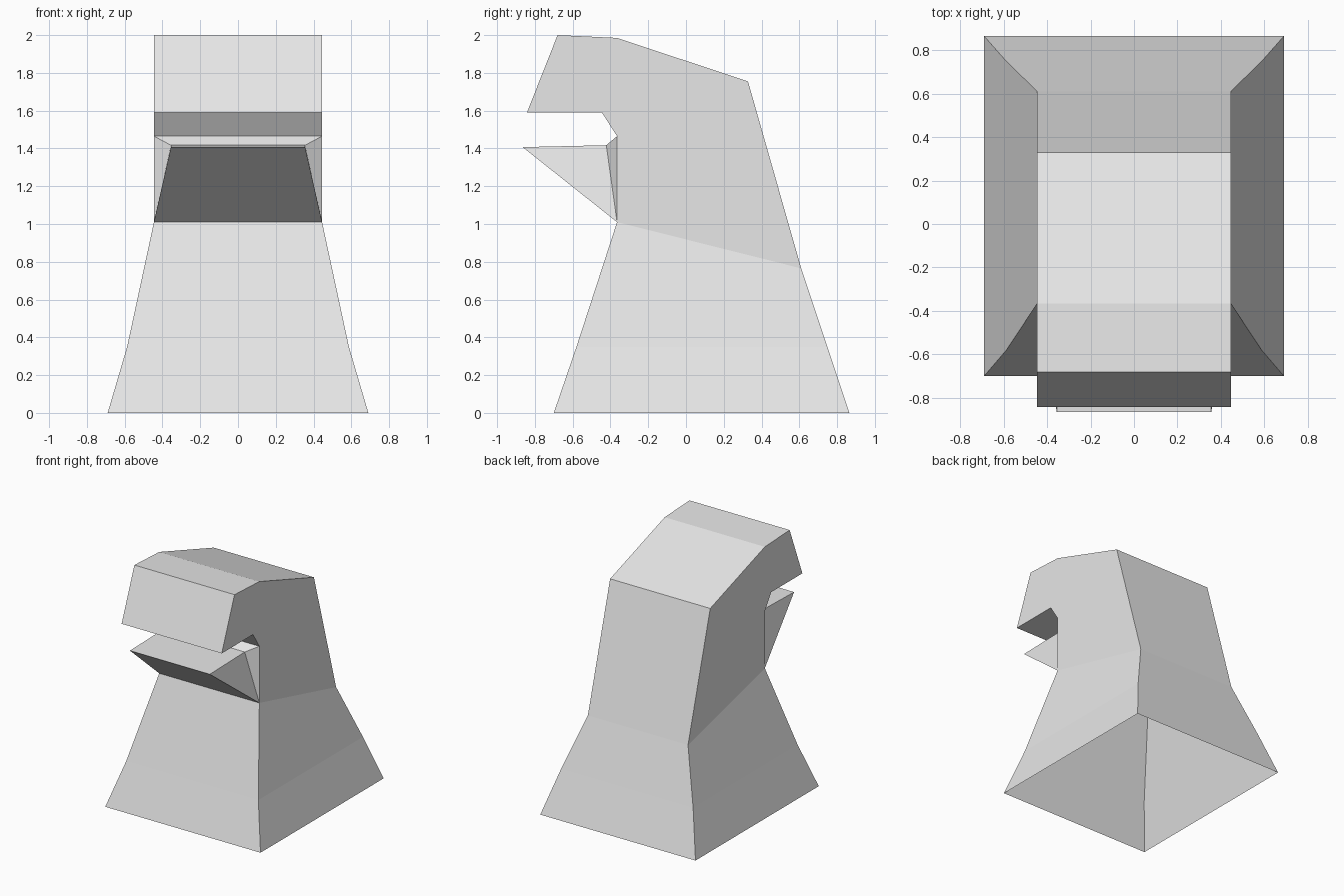
import bpy
import bmesh

cube = bpy.data.objects.get("Cube")
if cube:
    bpy.data.objects.remove(cube, do_unlink=True)

# One plain grey for the whole model
grey = bpy.data.materials.new("light_grey")
grey.use_nodes = True
grey.diffuse_color = (0.8, 0.8, 0.8, 1)
grey.node_tree.nodes["Principled BSDF"].inputs["Base Color"].default_value = (0.8, 0.8, 0.8, 1)


def mirrored_shell(name, points, sides, strips):
    """Flat-shaded shell: side faces on both sides, strips joining left to right."""
    bm = bmesh.new()
    left = [bm.verts.new(p) for p in points]
    right = [bm.verts.new((-x, y, z)) for x, y, z in points]
    for face in sides:
        bm.faces.new([left[i] for i in face])
        bm.faces.new([right[i] for i in reversed(face)])
    for a, b in strips:
        bm.faces.new([left[a], right[a], right[b], left[b]])
    bmesh.ops.recalc_face_normals(bm, faces=bm.faces)
    mesh = bpy.data.meshes.new(name)
    bm.to_mesh(mesh)
    bm.free()
    mesh.materials.append(grey)
    obj = bpy.data.objects.new(name, mesh)
    bpy.context.collection.objects.link(obj)
    return obj


W = 0.445          # half width of the head
NECK_FRONT = (W, -0.365, 1.01)
NECK_BACK = (W, 0.61, 0.765)
MOUTH_TOP = (W, -0.365, 1.465)

# Flared base, open underneath: front and back corner of each level
mirrored_shell(
    "flared_base",
    [(0.69, -0.70, 0), (0.69, 0.865, 0),
     (0.587, -0.58, 0.35), (0.587, 0.748, 0.35),
     NECK_FRONT, NECK_BACK],
    sides=[(0, 1, 3, 2), (2, 3, 5, 4)],
    strips=[(0, 2), (2, 4), (1, 3), (3, 5)])

# Head: one side profile carried straight across
head = [NECK_BACK, (W, 0.328, 1.755), (W, -0.365, 1.985), (W, -0.68, 2.0),
        (W, -0.842, 1.59), (W, -0.445, 1.59), MOUTH_TOP, NECK_FRONT]
mirrored_shell(
    "head", head,
    sides=[tuple(range(len(head)))],
    strips=[(i, i + 1) for i in range(len(head) - 2)])

# Lower jaw: wedge narrowing from the mouth opening to the lip
mirrored_shell(
    "lower_jaw",
    [NECK_FRONT, MOUTH_TOP, (0.355, -0.422, 1.417), (0.355, -0.865, 1.407)],
    sides=[(0, 1, 2), (0, 2, 3)],
    strips=[(1, 2), (2, 3), (3, 0)])
